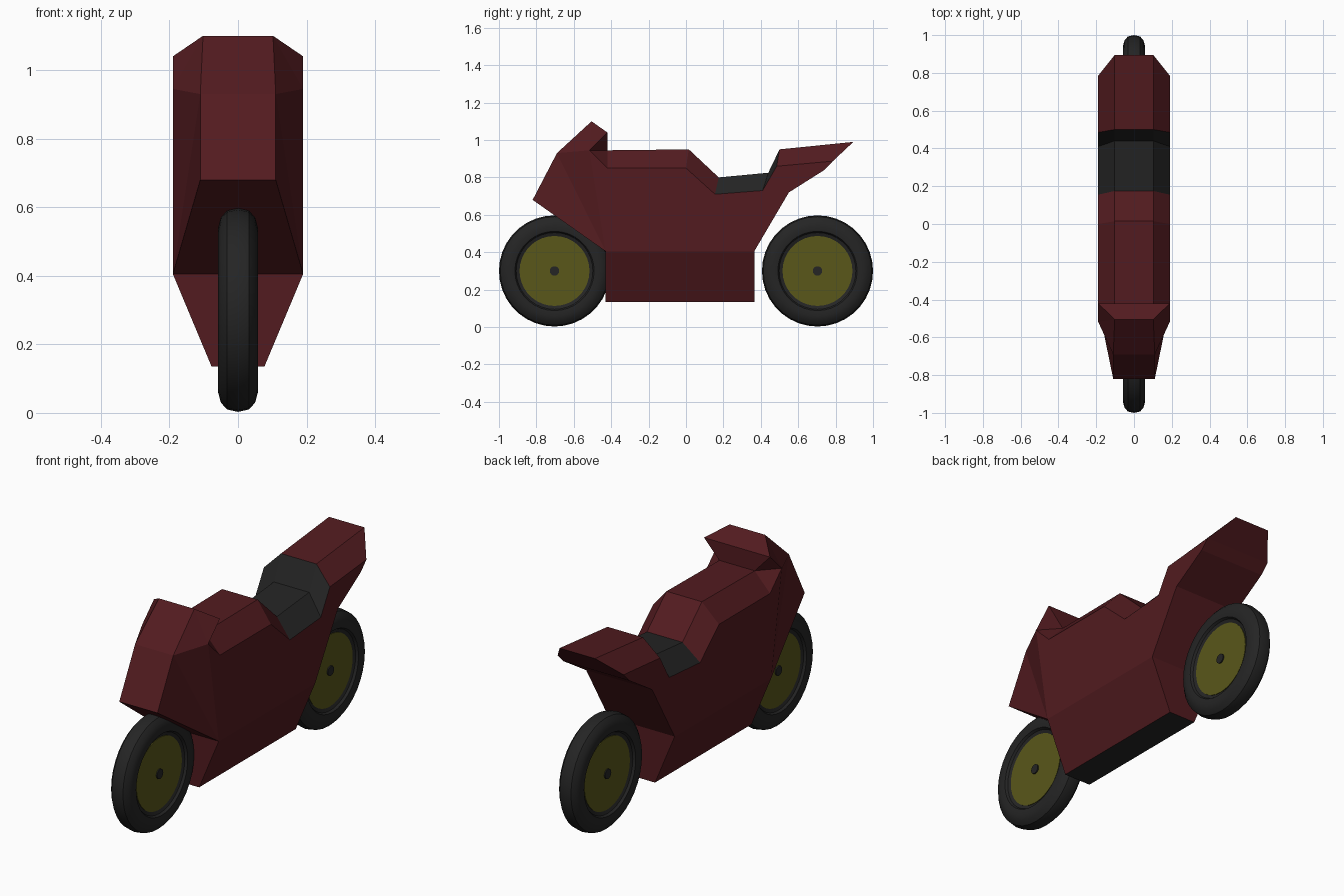
import bpy, bmesh, math

if "Cube" in bpy.data.objects:
    bpy.data.objects.remove(bpy.data.objects["Cube"])

W, C = 0.19, 0.102   # half width of the body, half width of the centre strip


def material(name, rgb):
    m = bpy.data.materials.new(name)
    m.diffuse_color = (*rgb, 1)
    m.use_nodes = True
    m.node_tree.nodes["Principled BSDF"].inputs["Base Color"].default_value = m.diffuse_color
    return m


RED = material("red_paint", (0.085, 0.011, 0.014))
BLACK = material("black", (0.018, 0.018, 0.018))
OLIVE = material("olive", (0.10, 0.095, 0.01))


def finish(bm, name, mat):
    bmesh.ops.remove_doubles(bm, verts=bm.verts, dist=1e-5)
    bmesh.ops.recalc_face_normals(bm, faces=bm.faces)
    me = bpy.data.meshes.new(name)
    bm.to_mesh(me)
    bm.free()
    me.materials.append(mat)
    ob = bpy.data.objects.new(name, me)
    bpy.context.collection.objects.link(ob)
    return ob


# body: named half points (x, y, z), mirrored across x
P = {
    # front fairing
    "nose_low": (0.11, -0.82, 0.68), "nose_top": (0.11, -0.69, 0.93),
    "screen": (C, -0.505, 1.10), "screen_back": (W, -0.42, 1.04),
    "notch": (W, -0.517, 0.945),
    # lower body
    "front_low": (W, -0.43, 0.405), "belly_front": (0.077, -0.43, 0.135),
    "belly_back": (0.077, 0.365, 0.135), "back_low": (W, 0.365, 0.405),
    "tail_root": (W, 0.55, 0.72), "tail_under": (W, 0.74, 0.84),
}
# centre strip (c) and shoulder (s) stations: y, z of each
stations = [(-0.42, 0.945, -0.42, 0.85), (0.015, 0.95, 0.0, 0.85),
            (0.175, 0.80, 0.155, 0.71), (0.44, 0.825, 0.41, 0.73),
            (0.50, 0.95, 0.485, 0.86), (0.895, 0.99, 0.785, 0.887)]
for i, (yc, zc, ys, zs) in enumerate(stations):
    P[f"c{i}"] = (C, yc, zc)
    P[f"s{i}"] = (W, ys, zs)


def shell(name, mat, across, sides):
    """across: point pairs bridged left to right; sides: polygons on both sides."""
    bm = bmesh.new()

    def pt(k, s):
        x, y, z = P[k]
        return bm.verts.new((x * s, y, z))
    for a, b in across:
        bm.faces.new([pt(a, 1), pt(b, 1), pt(b, -1), pt(a, -1)])
    for poly in sides:
        for s in (1, -1):
            bm.faces.new([pt(k, s) for k in poly])
    return finish(bm, name, mat)


red_spans, seat_spans = (0, 1, 4), (2, 3)


def strip(spans):
    return [(f"c{i}", f"c{i+1}") for i in spans]


def shoulder(spans):
    return [(f"c{i}", f"c{i+1}", f"s{i+1}", f"s{i}") for i in spans]


shell("body_fairing", RED,
      strip(red_spans) + [
          ("front_low", "nose_low"), ("nose_low", "nose_top"), ("nose_top", "screen"),
          ("screen", "screen_back"), ("screen_back", "c0"),
          ("belly_front", "front_low"), ("belly_back", "back_low"),
          ("back_low", "tail_root"), ("tail_root", "tail_under"),
          ("tail_under", "s5"), ("s5", "c5")],
      shoulder(red_spans) + [
          ["front_low"] + [f"s{i}" for i in range(6)]
          + ["tail_under", "tail_root", "back_low"],
          ("front_low", "s0", "notch"), ("front_low", "notch", "nose_top"),
          ("front_low", "nose_top", "nose_low"),
          ("nose_top", "notch", "screen"), ("notch", "screen_back", "screen"),
          ("notch", "screen_back", "c0"), ("notch", "c0", "s0"),
          ("front_low", "back_low", "belly_back", "belly_front")])
shell("seat", BLACK, strip(seat_spans), shoulder(seat_spans))
shell("belly_plate", BLACK, [("belly_front", "belly_back")], [])


# wheels: (x, radius) profiles turned about the x axis
def lathe(name, half, mat, y, z=0.30, seg=36):
    prof = half + [(-x, r) for x, r in reversed(half) if x > 0]
    bm = bmesh.new()
    vs = [bm.verts.new((x, 0, r)) for x, r in prof]
    es = [bm.edges.new(p) for p in zip(vs, vs[1:])]
    bmesh.ops.spin(bm, geom=vs + es, cent=(0, 0, 0), axis=(1, 0, 0),
                   angle=2 * math.pi, steps=seg)
    ob = finish(bm, name, mat)
    ob.location = (0, y, z)
    bpy.ops.object.select_all(action="DESELECT")
    ob.select_set(True)
    bpy.context.view_layer.objects.active = ob
    bpy.ops.object.shade_smooth_by_angle(angle=math.radians(35))


for end, y in (("front", -0.703), ("rear", 0.703)):
    lathe(end + "_tyre", [(0.034, 0.185), (0.042, 0.205), (0.054, 0.212), (0.058, 0.24),
                          (0.05, 0.27), (0.032, 0.29), (0.0, 0.297)], BLACK, y)
    lathe(end + "_rim", [(0.038, 0.0), (0.038, 0.187)], OLIVE, y)
    lathe(end + "_axle", [(0.044, 0.0), (0.044, 0.025)], BLACK, y)
